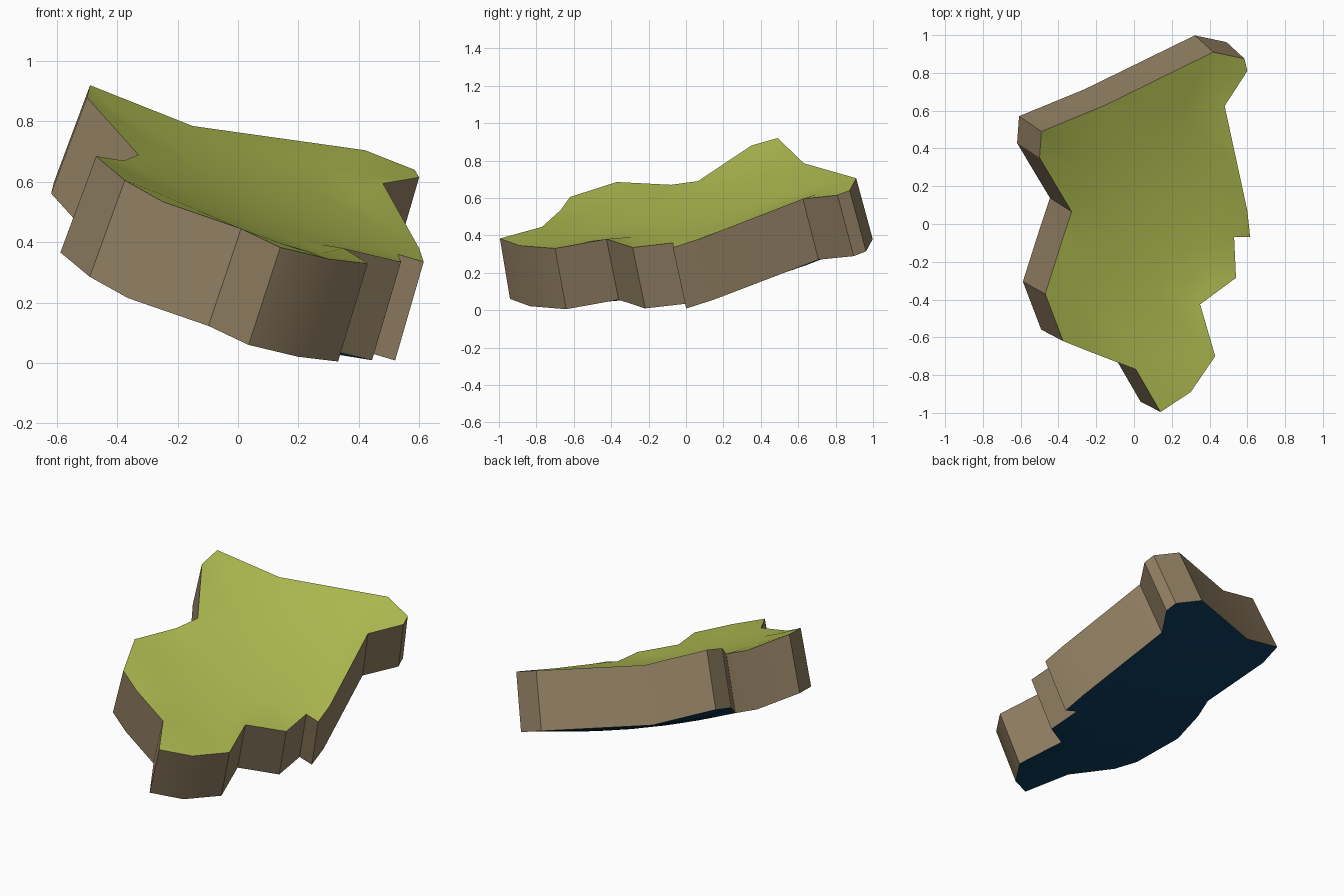
import bpy, bmesh
from mathutils import Vector, Matrix
from mathutils.geometry import delaunay_2d_cdt

if "Cube" in bpy.data.objects:
    bpy.data.objects.remove(bpy.data.objects["Cube"])

# Rim of the curved slab's upper face
RIM = [Vector(p) for p in [
    (.42, .91, .705), (.585, .875, .64), (.6, .81, .615), (.48, .625, .595),
    (.6, .07, .38), (.615, -.07, .335), (.53, -.07, .36), (.54, -.285, .335),
    (.35, -.425, .38), (.43, -.70, .33), (.30, -.89, .345), (.14, -.995, .383),
    (.01, -.77, .445), (-.25, -.67, .535), (-.375, -.62, .605), (-.47, -.37, .685),
    (-.378, -.08, .67), (-.33, .065, .69), (-.5, .35, .88), (-.49, .49, .92),
    (-.15, .63, .785)]]


def fit_sphere(points):
    """Least-squares sphere through the rim: gives the shallow bowl."""
    m, r = [[0.0] * 4 for _ in range(4)], [0.0] * 4
    for p in points:
        row = (p.x, p.y, p.z, 1.0)
        for i in range(4):
            r[i] += row[i] * p.length_squared
            for j in range(4):
                m[i][j] += row[i] * row[j]
    s = Matrix(m).inverted() @ Vector(r)
    c = Vector(s[:3]) / 2
    return c, s[3] + c.length_squared


CENTRE, R2 = fit_sphere(RIM)
print("sphere", CENTRE, R2 ** .5)


def bowl(x, y):
    return CENTRE.z - max(R2 - (x - CENTRE.x) ** 2 - (y - CENTRE.y) ** 2, 0) ** .5


def lower(p):
    """Matching point on the slab's underside."""
    return p + Vector((-.108 + .022 * p.x, .072 + .018 * p.y, -.322 - .007 * p.x))


def material(name, rgb):
    m = bpy.data.materials.new(name)
    m.diffuse_color = (*rgb, 1)
    m.use_nodes = True
    m.node_tree.nodes["Principled BSDF"].inputs["Base Color"].default_value = m.diffuse_color
    return m


# Fill the outline with a regular grid of interior points
n = len(RIM)
flat = [p.xy for p in RIM]


def clear_of_rim(q):
    for i in range(n):
        a, b = flat[i], flat[(i + 1) % n]
        t = max(0, min(1, (q - a).dot(b - a) / (b - a).length_squared))
        if (a + (b - a) * t - q).length < .07:
            return False
    return True


grid = [Vector((i * .14, j * .14)) for i in range(-4, 5) for j in range(-7, 8)]
points = flat + [q for q in grid if clear_of_rim(q)]
co, _, tris, orig, _, _ = delaunay_2d_cdt(points, [], [list(range(n))], 1, 1e-5)

bm = bmesh.new()
top, bottom = {}, {}
for k in sorted({k for t in tris for k in t}):
    src = orig[k][0] if orig[k] else n
    p = RIM[src] if src < n else Vector((co[k].x, co[k].y, bowl(*co[k])))
    top[k], bottom[k] = bm.verts.new(p), bm.verts.new(lower(p))

# Upper and under faces
for t in tris:
    bm.faces.new([top[k] for k in t])
    bm.faces.new([bottom[k] for k in reversed(t)]).material_index = 2

# Side walls along the open boundary
uses = {}
for t in tris:
    for a, b in zip(t, t[1:] + t[:1]):
        uses[(a, b)] = True
for a, b in uses:
    if (b, a) not in uses:
        bm.faces.new((top[b], top[a], bottom[a], bottom[b])).material_index = 1
bmesh.ops.recalc_face_normals(bm, faces=bm.faces)

mesh = bpy.data.meshes.new("land_slab")
bm.to_mesh(mesh)
bm.free()
mesh.materials.append(material("olive green", (.42, .49, .08)))
mesh.materials.append(material("earth brown", (.30, .225, .13)))
mesh.materials.append(material("deep navy", (.004, .04, .10)))
slab = bpy.data.objects.new("land_slab", mesh)
bpy.context.collection.objects.link(slab)
bpy.context.view_layer.objects.active = slab
slab.select_set(True)
bpy.ops.object.shade_smooth_by_angle(angle=.45)
